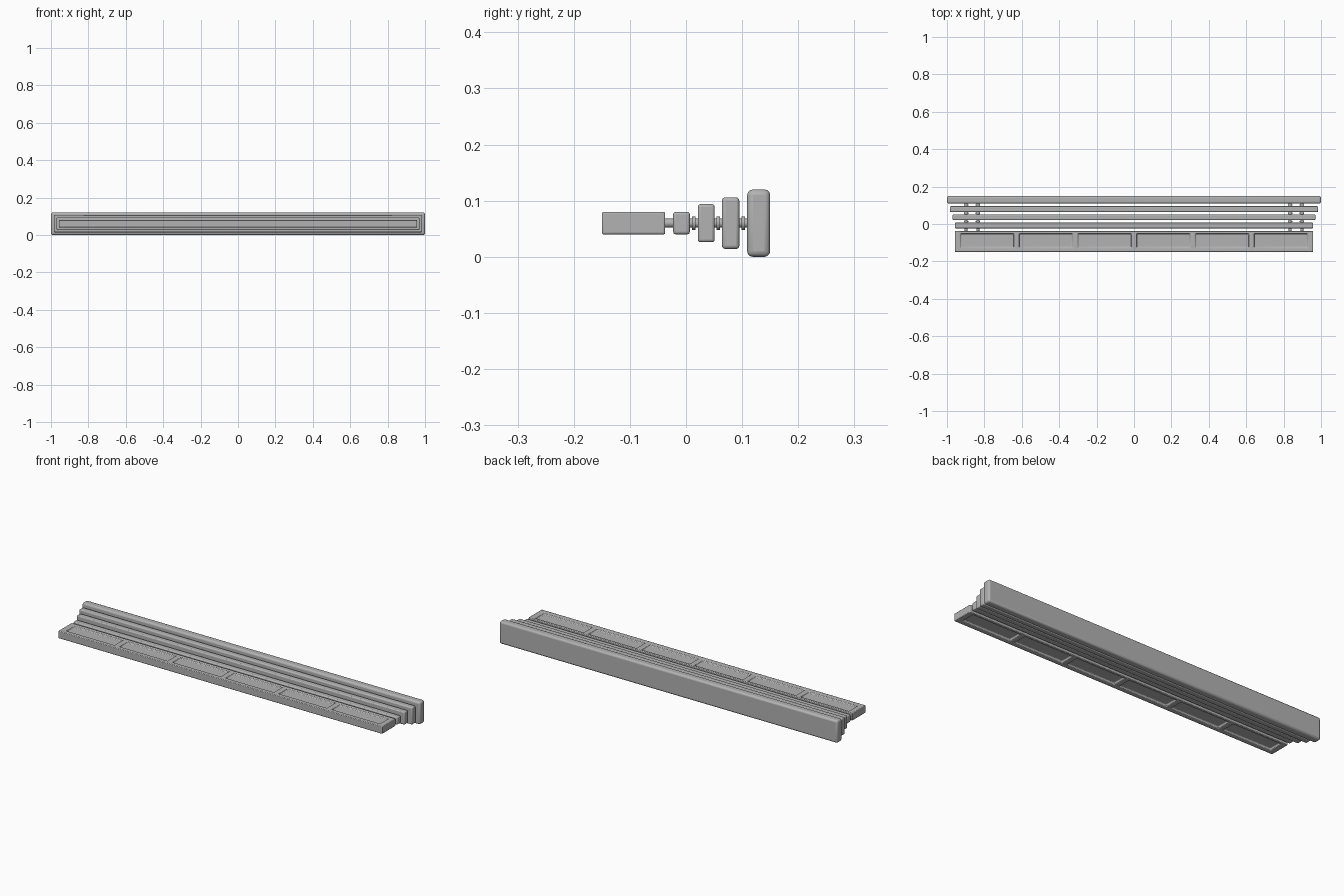
import bpy, bmesh
from math import radians, pi
from mathutils import Matrix, Vector

cube = bpy.data.objects.get("Cube")
if cube:
    bpy.data.objects.remove(cube, do_unlink=True)

MID_Z = 0.06

grey = bpy.data.materials.new("plain_grey")
grey.use_nodes = True
colour = (0.45, 0.45, 0.45, 1)
grey.diffuse_color = colour
grey.node_tree.nodes["Principled BSDF"].inputs["Base Color"].default_value = colour


def finish(name, bm, bevel=0, segments=3):
    """Turn a bmesh into a smooth shaded object with rounded edges."""
    bmesh.ops.recalc_face_normals(bm, faces=bm.faces[:])
    mesh = bpy.data.meshes.new(name)
    bm.to_mesh(mesh)
    bm.free()
    mesh.materials.append(grey)
    obj = bpy.data.objects.new(name, mesh)
    bpy.context.collection.objects.link(obj)
    if bevel:
        mod = obj.modifiers.new("rounded_edges", "BEVEL")
        mod.width = bevel
        mod.segments = segments
        mod.limit_method = "ANGLE"
        mod.angle_limit = radians(40)
    bpy.ops.object.select_all(action="DESELECT")
    obj.select_set(True)
    bpy.context.view_layer.objects.active = obj
    bpy.ops.object.shade_smooth_by_angle(angle=radians(40))
    return obj


def block(half_x, y0, y1, half_z):
    bm = bmesh.new()
    size = Matrix.Diagonal((2 * half_x, y1 - y0, 2 * half_z, 1))
    place = Matrix.Translation((0, (y0 + y1) / 2, MID_Z))
    bmesh.ops.create_cube(bm, size=1, matrix=place @ size)
    return bm


# Stepped bars, growing towards the back
finish("inner_bar", block(0.958, -0.023, 0.007, 0.02), 0.005)
finish("second_bar", block(0.97, 0.021, 0.051, 0.034), 0.005)
finish("third_bar", block(0.985, 0.064, 0.095, 0.046), 0.006)
finish("back_bar", block(1.0, 0.109, 0.15, 0.06), 0.01)

# Front panel with six sunken pockets above and below
PITCH, HALF_W = 0.314, 0.144
POCKET_Y = (-0.127, -0.051)
centres = [(i - 2.5) * PITCH for i in range(6)]
bm = block(0.958, -0.15, -0.037, 0.02)
cuts = [((c + s * HALF_W, 0, 0), (1, 0, 0)) for c in centres for s in (-1, 1)]
cuts += [((0, y, 0), (0, 1, 0)) for y in POCKET_Y]
for point, normal in cuts:
    bmesh.ops.bisect_plane(bm, geom=bm.verts[:] + bm.edges[:] + bm.faces[:],
                           plane_co=Vector(point), plane_no=Vector(normal))
bm.normal_update()


def in_pocket(face):
    c = face.calc_center_median()
    return (abs(face.normal.z) > 0.9 and POCKET_Y[0] < c.y < POCKET_Y[1]
            and any(abs(c.x - x) < HALF_W for x in centres))


pockets = [f for f in bm.faces if in_pocket(f)]
bmesh.ops.inset_individual(bm, faces=pockets, thickness=0.004, depth=-0.01)
finish("front_panel", bm, 0.003, 2)

# Round connecting pins, two pairs running through the bars
for side, label in ((-1, "right"), (1, "left")):
    for x, place in ((0.835, "inner"), (0.898, "outer")):
        bm = bmesh.new()
        turn = Matrix.Translation((side * x, 0.04, MID_Z)) @ Matrix.Rotation(pi / 2, 4, "X")
        bmesh.ops.create_cone(bm, cap_ends=True, segments=24, radius1=0.008,
                              radius2=0.008, depth=0.17, matrix=turn)
        # Wider collar in each gap between the bars
        for y in (0.014, 0.0575, 0.102):
            spot = Matrix.Translation((side * x, y, MID_Z)) @ Matrix.Rotation(pi / 2, 4, "X")
            bmesh.ops.create_cone(bm, cap_ends=True, segments=24, radius1=0.012,
                                  radius2=0.012, depth=0.006, matrix=spot)
        finish(f"{label}_{place}_pin", bm)
